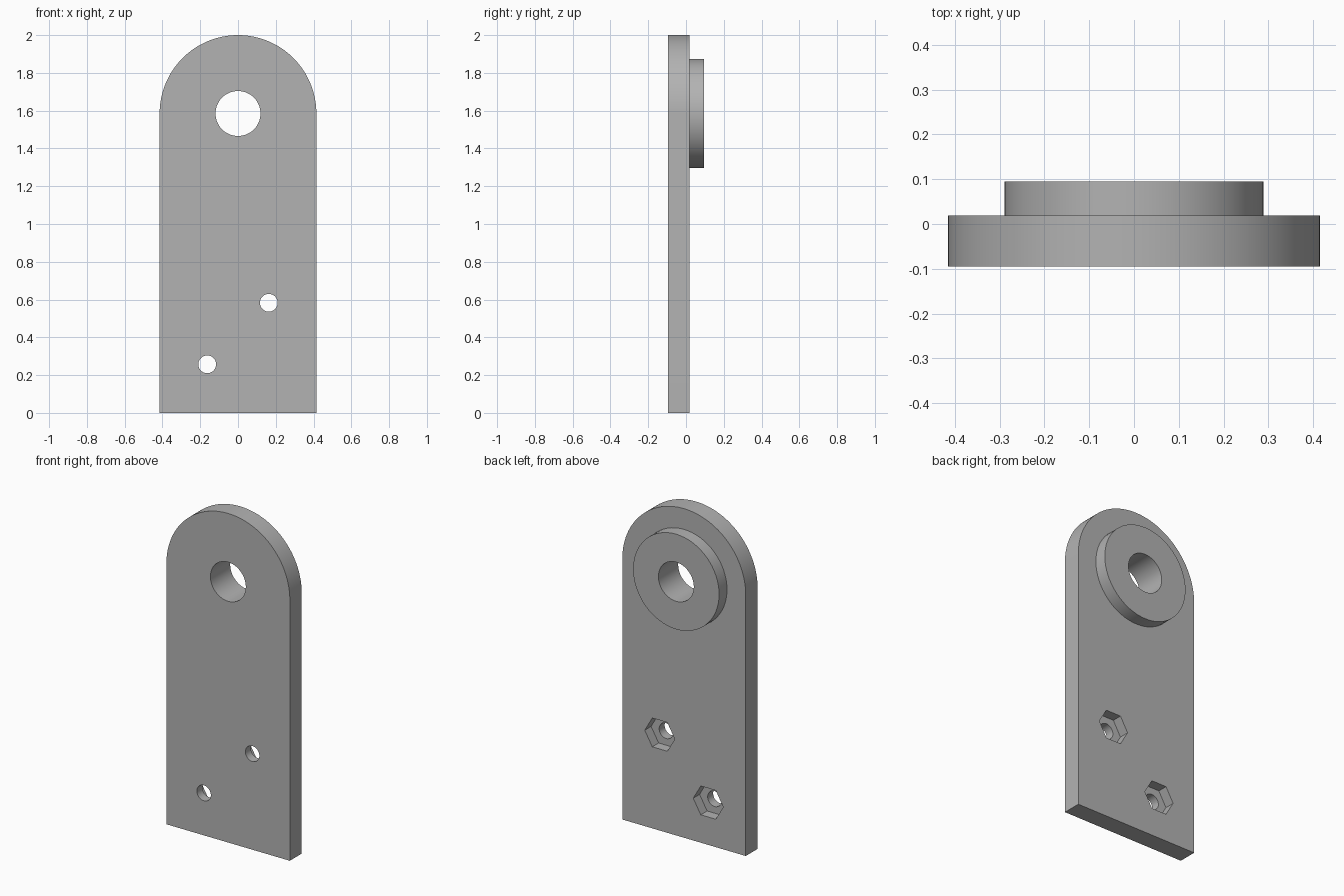
import bpy
import bmesh
from math import pi, cos, sin, radians
from mathutils import Matrix

cube = bpy.data.objects.get("Cube")
if cube:
    bpy.data.objects.remove(cube, do_unlink=True)

FRONT, FACE, BACK = -0.095, 0.019, 0.095   # y of plate front, plate back, boss back
HALF_W = 0.415
PIVOT_Z = 2.0 - HALF_W
BORE_R, BOSS_R = 0.119, 0.289
BOLT_R, NUT_R, NUT_DEPTH = 0.047, 0.101, 0.061
BOLTS = [(0.163, 0.583), (-0.163, 0.257)]

grey = bpy.data.materials.new("plain grey")
grey.use_nodes = True
colour = (0.45, 0.45, 0.45, 1)
grey.diffuse_color = colour
grey.node_tree.nodes["Principled BSDF"].inputs["Base Color"].default_value = colour


def arc(x, z, r, count, sweep=2 * pi):
    """Points of an arc in the front plane, starting at +x."""
    closed = sweep > 6
    steps = count if closed else count - 1
    return [(x + r * cos(sweep * i / steps), z + r * sin(sweep * i / steps))
            for i in range(count)]


def prism(name, outline, y0, y1):
    """Outline in x and z, extruded along y."""
    bm = bmesh.new()
    face = bm.faces.new([bm.verts.new((x, y0, z)) for x, z in outline])
    moved = bmesh.ops.extrude_face_region(bm, geom=[face])["geom"]
    bmesh.ops.translate(bm, vec=(0, y1 - y0, 0),
                        verts=[v for v in moved if isinstance(v, bmesh.types.BMVert)])
    bmesh.ops.recalc_face_normals(bm, faces=bm.faces)
    return finish(bm, name)


def finish(bm, name):
    mesh = bpy.data.meshes.new(name)
    bm.to_mesh(mesh)
    bm.free()
    mesh.materials.append(grey)
    obj = bpy.data.objects.new(name, mesh)
    bpy.context.collection.objects.link(obj)
    return obj


def activate(obj):
    bpy.ops.object.select_all(action='DESELECT')
    obj.select_set(True)
    bpy.context.view_layer.objects.active = obj


def cut(obj, cutter):
    """Subtract a cutter from a part and discard it."""
    cutter.hide_render = True
    mod = obj.modifiers.new("cut", 'BOOLEAN')
    mod.operation, mod.solver, mod.object = 'DIFFERENCE', 'EXACT', cutter
    activate(obj)
    bpy.ops.object.modifier_apply(modifier=mod.name)
    bpy.data.objects.remove(cutter, do_unlink=True)


# Plate with a round top
outline = arc(0, PIVOT_Z, HALF_W, 65, pi) + [(-HALF_W, 0), (HALF_W, 0)]
plate = prism("mounting_plate", outline, FRONT, FACE)

# Pivot bore, bolt holes and hexagonal nut pockets in the back
cut(plate, prism("bore_cutter", arc(0, PIVOT_Z, BORE_R, 64), -0.2, 0.2))
for x, z in BOLTS:
    cut(plate, prism("bolt_cutter", arc(x, z, BOLT_R, 40), -0.2, 0.2))
    cut(plate, prism("nut_cutter", arc(x, z, NUT_R, 6), FACE - NUT_DEPTH, 0.2))

# Raised boss: wall, back ring and bore, open where it meets the plate
bm = bmesh.new()
profile = [bm.verts.new((r, y, 0)) for r, y in
           [(BOSS_R, FACE), (BOSS_R, BACK), (BORE_R, BACK), (BORE_R, FACE)]]
edges = [bm.edges.new(pair) for pair in zip(profile, profile[1:])]
bmesh.ops.spin(bm, geom=profile + edges, cent=(0, 0, 0), axis=(0, 1, 0),
               angle=2 * pi, steps=64, use_duplicate=False)
bmesh.ops.remove_doubles(bm, verts=bm.verts, dist=0.0001)
bmesh.ops.recalc_face_normals(bm, faces=bm.faces)
# Make sure the back ring faces outwards
if any(f.normal.y < -0.9 for f in bm.faces):
    bmesh.ops.reverse_faces(bm, faces=bm.faces)
bmesh.ops.transform(bm, matrix=Matrix.Translation((0, 0, PIVOT_Z)), verts=bm.verts)
boss = finish(bm, "pivot_boss")

for obj in (plate, boss):
    activate(obj)
    bpy.ops.object.shade_smooth_by_angle(angle=radians(30))
